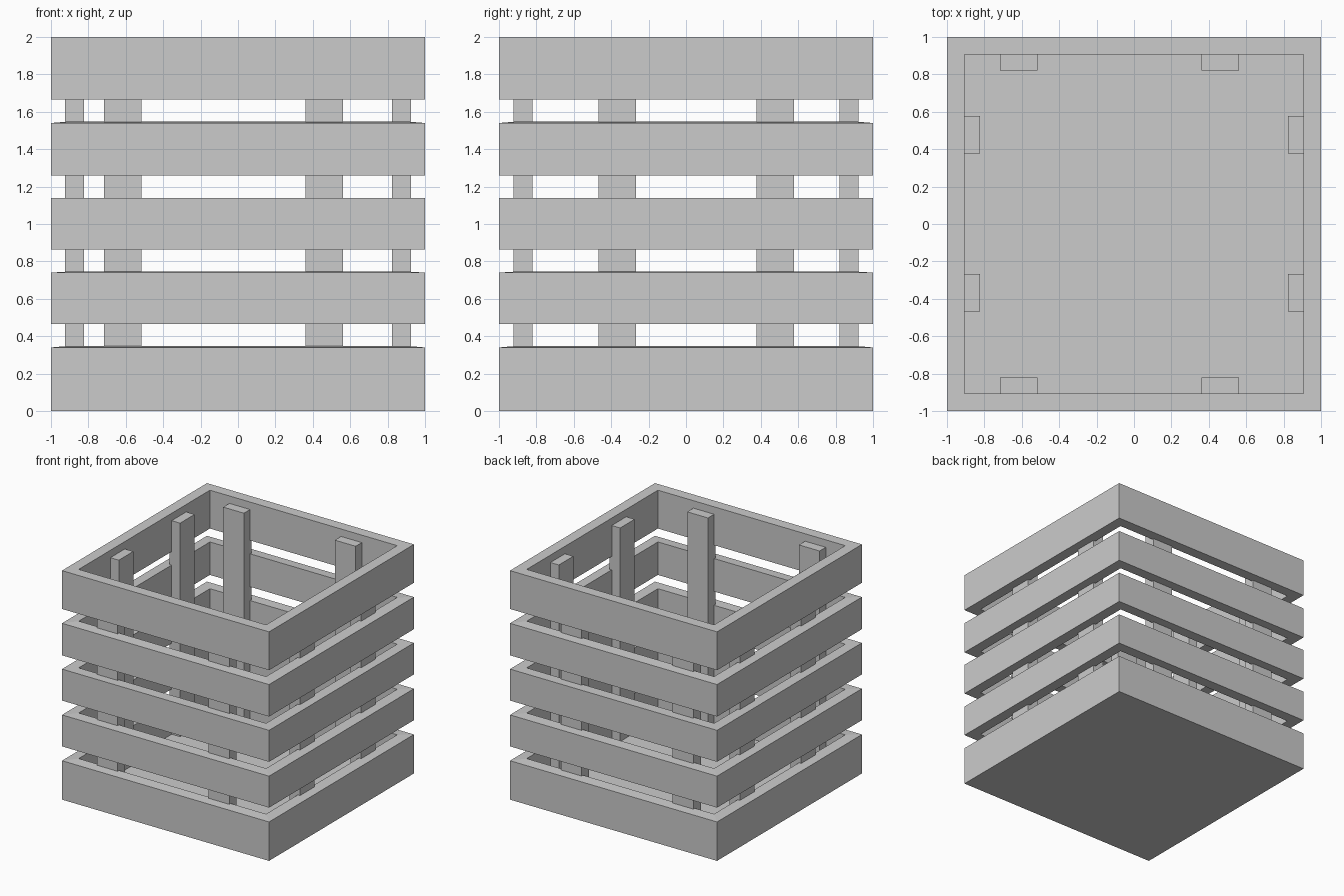
import bpy

if "Cube" in bpy.data.objects:
    bpy.data.objects.remove(bpy.data.objects["Cube"])

OUTER, INNER = 1.0, 0.905
FLOOR_TOP, POST_TOP = 0.07, 1.935


def make_object(name, verts, faces):
    mesh = bpy.data.meshes.new(name)
    mesh.from_pydata(verts, [], faces)
    mesh.update()
    obj = bpy.data.objects.new(name, mesh)
    bpy.context.collection.objects.link(obj)
    return obj


def square(r, z):
    return [(-r, -r, z), (r, -r, z), (r, r, z), (-r, r, z)]


def make_band(name, profile, floor_top=None):
    """Sweep a (radius, z) profile round a square; cap the ends for a solid floor."""
    verts = [v for r, z in profile for v in square(r, z)]
    n = len(profile)
    faces = []
    spans = n if floor_top is None else n - 1
    for k in range(spans):
        a, b = 4 * k, 4 * ((k + 1) % n)
        for i in range(4):
            j = (i + 1) % 4
            faces.append((a + i, a + j, b + j, b + i))
    if floor_top is not None:
        faces.append((3, 2, 1, 0))
        e = 4 * (n - 1)
        faces.append((e, e + 1, e + 2, e + 3))
    return make_object(name, verts, faces)


def make_box(name, x0, x1, y0, y1, z0, z1):
    verts = [(x, y, z) for z in (z0, z1)
             for x, y in ((x0, y0), (x1, y0), (x1, y1), (x0, y1))]
    faces = [(3, 2, 1, 0), (4, 5, 6, 7)]
    faces += [(i, (i + 1) % 4, (i + 1) % 4 + 4, i + 4) for i in range(4)]
    return make_object(name, verts, faces)


# Bottom tray: lowest band of boards with the floor
make_band("bottom_tray", [(OUTER, 0), (OUTER, 0.34), (INNER, 0.348),
                          (INNER, FLOOR_TOP)], FLOOR_TOP)

# Slat bands: bottom, outer top edge, inner top edge
bands = [(0.465, 0.74, 0.746), (0.865, 1.14, 1.14),
         (1.26, 1.54, 1.548), (1.665, 2.0, 2.0)]
for i, (z0, z1, z2) in enumerate(bands):
    make_band(f"slat_band_{i + 1}",
              [(OUTER, z0), (OUTER, z1), (INNER, z2), (INNER, z0)])

# Inner posts, set slightly into the boards
for s, side in ((-1, "front"), (1, "back")):
    d0, d1 = sorted((s * 0.82, s * 0.922))
    for i, x in enumerate((-0.617, 0.462)):
        make_box(f"{side}_post_{i + 1}", x - 0.1, x + 0.1, d0, d1,
                 FLOOR_TOP - 0.005, POST_TOP)
for s, side in ((-1, "left"), (1, "right")):
    d0, d1 = sorted((s * 0.824, s * 0.925))
    for i, y in enumerate((-0.368, 0.478)):
        make_box(f"{side}_post_{i + 1}", d0, d1, y - 0.1, y + 0.1,
                 FLOOR_TOP - 0.005, POST_TOP)
